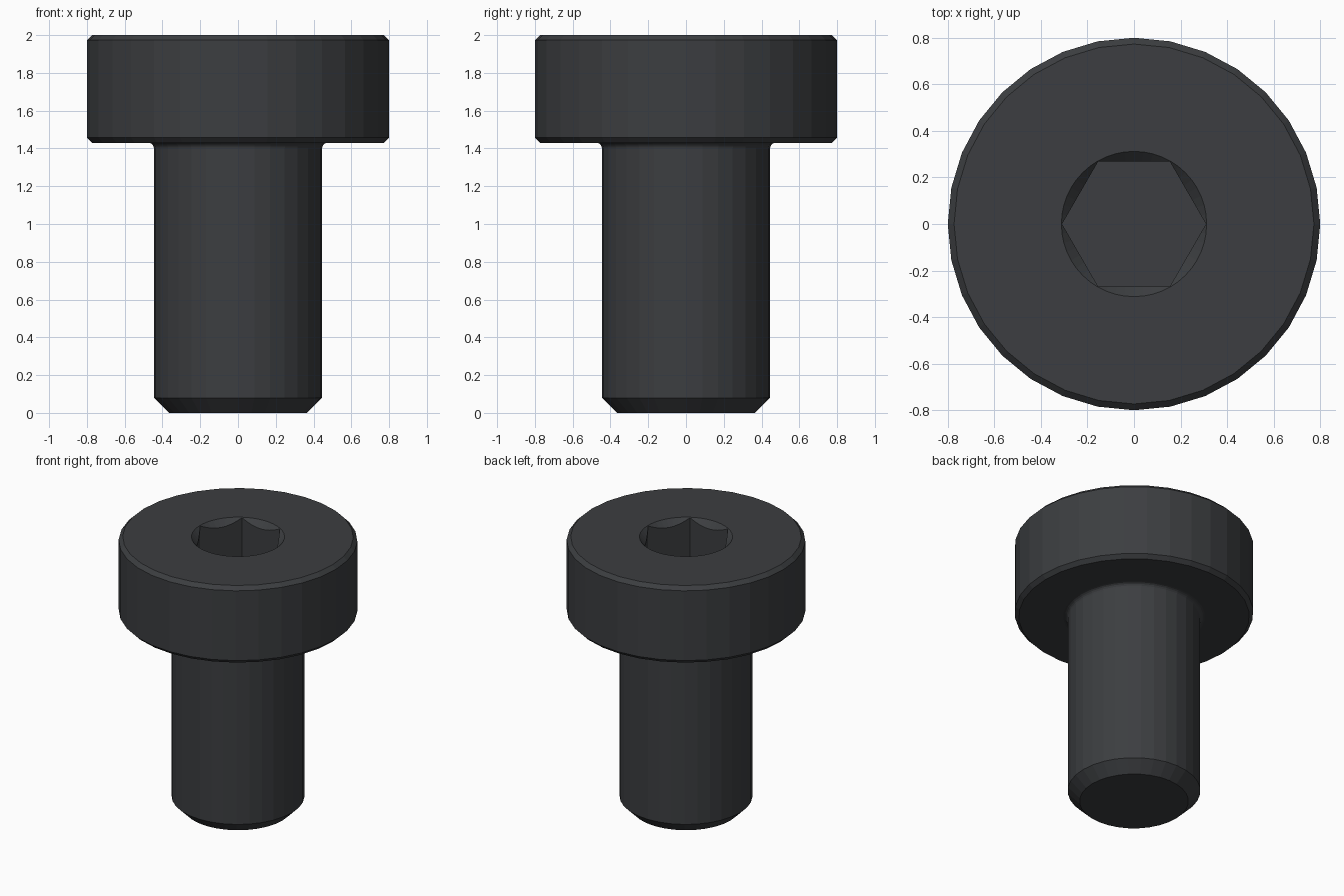
import bpy, bmesh
from math import sin, cos, pi

if "Cube" in bpy.data.objects:
    bpy.data.objects.remove(bpy.data.objects["Cube"])

SIDES = 32


def finish(name, bm):
    bmesh.ops.recalc_face_normals(bm, faces=bm.faces)
    mesh = bpy.data.meshes.new(name)
    bm.to_mesh(mesh)
    bm.free()
    obj = bpy.data.objects.new(name, mesh)
    bpy.context.collection.objects.link(obj)
    return obj


def lathe(name, profile, sides, phase=0.0):
    """Closed solid turned around z from (radius, height) points."""
    bm = bmesh.new()
    rings = [[bm.verts.new((r * cos(phase + 2 * pi * i / sides),
                            r * sin(phase + 2 * pi * i / sides), z))
              for i in range(sides)] for r, z in profile]
    for low, high in zip(rings, rings[1:]):
        for i in range(sides):
            j = (i + 1) % sides
            bm.faces.new((low[i], low[j], high[j], high[i]))
    bm.faces.new(rings[0][::-1])
    bm.faces.new(rings[-1])
    return finish(name, bm)


# Shaft with chamfered tip, fillet under the head, chamfered head
fillet_r = 0.03
fillet = [(0.445 + fillet_r * (1 - cos(a)), 1.43 - fillet_r * (1 - sin(a)))
          for a in (i * pi / 8 for i in range(5))]
profile = ([(0.365, 0), (0.445, 0.08)] + fillet +
           [(0.773, 1.43), (0.80, 1.457), (0.80, 1.973), (0.773, 2.0)])
bolt = lathe("socket_head_bolt", profile, SIDES)

# Hexagonal key socket with a conical lead-in
cutters = [
    lathe("socket_hex_cutter", [(0.309, 1.64), (0.309, 2.1)], 6),
    lathe("socket_lead_in_cutter", [(0.232, 1.92), (0.412, 2.1)], 48),
]
for cutter in cutters:
    cutter.hide_render = True
    mod = bolt.modifiers.new(cutter.name, 'BOOLEAN')
    mod.operation = 'DIFFERENCE'
    mod.solver = 'EXACT'
    mod.object = cutter
    bpy.context.view_layer.objects.active = bolt
    bpy.ops.object.modifier_apply(modifier=mod.name)
    bpy.data.objects.remove(cutter)

# Dark steel finish
steel = bpy.data.materials.new("dark_steel")
steel.diffuse_color = (0.045, 0.048, 0.052, 1)
steel.use_nodes = True
steel.node_tree.nodes["Principled BSDF"].inputs["Base Color"].default_value = steel.diffuse_color
bolt.data.materials.clear()
bolt.data.materials.append(steel)
for poly in bolt.data.polygons:
    poly.material_index = 0
